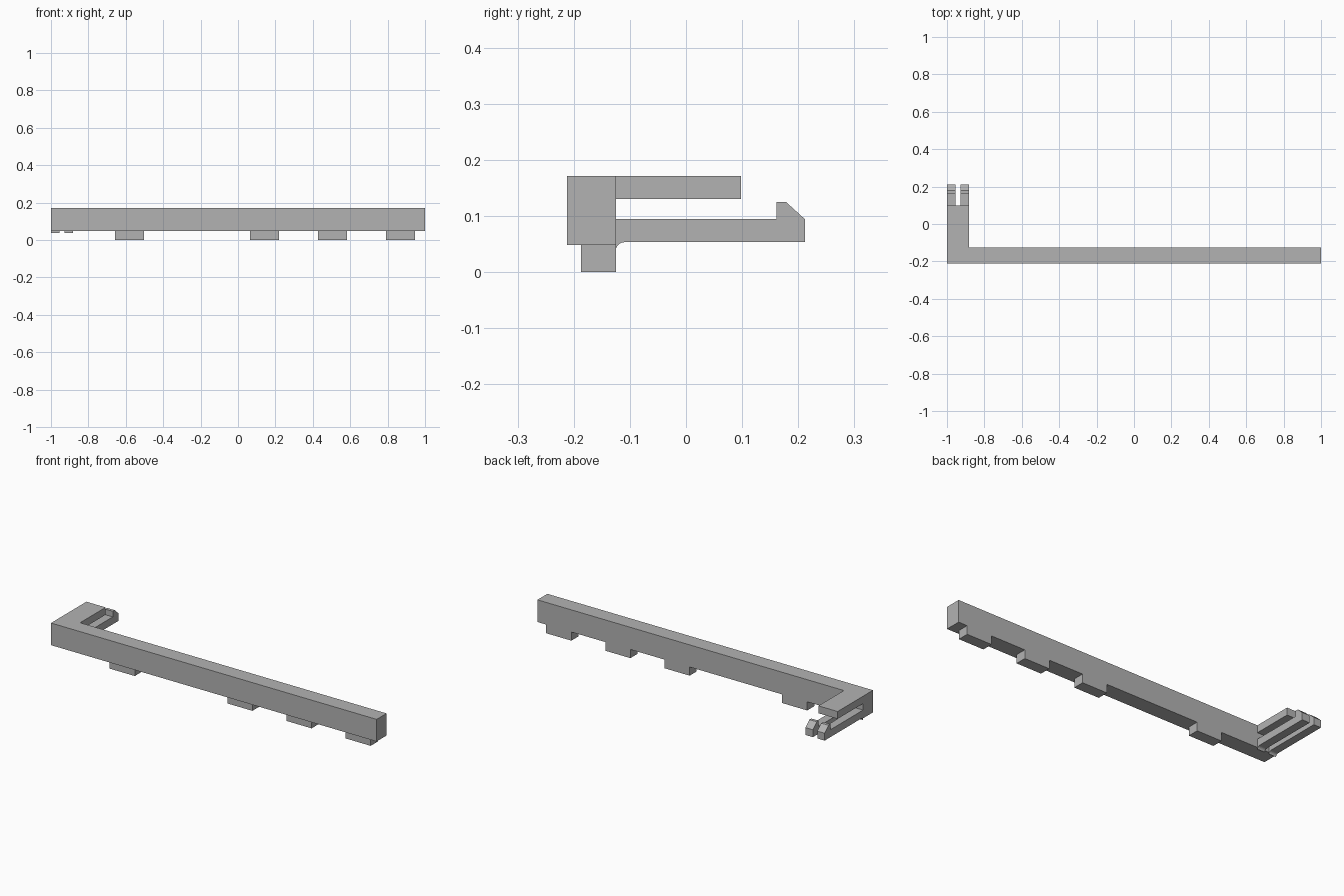
import bpy
import bmesh
from math import sin, cos, pi

cube = bpy.data.objects.get("Cube")
if cube:
    bpy.data.objects.remove(cube, do_unlink=True)

GREY = (0.45, 0.45, 0.45, 1)
mat = bpy.data.materials.new("plain grey")
mat.use_nodes = True
mat.diffuse_color = GREY
mat.node_tree.nodes["Principled BSDF"].inputs["Base Color"].default_value = GREY


def extrude_x(name, profile, x0, x1):
    """Extrude a (y, z) profile from x0 to x1."""
    bm = bmesh.new()
    face = bm.faces.new([bm.verts.new((x0, y, z)) for y, z in profile])
    new = bmesh.ops.extrude_face_region(bm, geom=[face])["geom"]
    verts = [v for v in new if isinstance(v, bmesh.types.BMVert)]
    bmesh.ops.translate(bm, verts=verts, vec=(x1 - x0, 0, 0))
    bmesh.ops.recalc_face_normals(bm, faces=bm.faces)
    mesh = bpy.data.meshes.new(name)
    bm.to_mesh(mesh)
    bm.free()
    mesh.materials.append(mat)
    obj = bpy.data.objects.new(name, mesh)
    bpy.context.collection.objects.link(obj)
    return obj


def rect(y0, y1, z0, z1):
    return [(y0, z0), (y1, z0), (y1, z1), (y0, z1)]


FRONT, BACK, TIP = -0.212, -0.125, 0.212
BOTTOM, TOP = 0.048, 0.171
ARM_IN = -0.882

# Long beam and the upper arm at its right end
extrude_x("beam", rect(FRONT, BACK, BOTTOM, TOP), -1, 1)
extrude_x("upper_arm", rect(BACK, 0.098, 0.13, TOP), -1, ARM_IN)

# Locating tabs under the beam, flush with its back
for i, x in enumerate((-0.58, 0.142, 0.506, 0.869)):
    extrude_x(f"tab_{i + 1}", rect(-0.187, BACK, 0, BOTTOM), x - 0.077, x + 0.077)

# Two hooked clip prongs with a rounded fillet at the root
R, ARM_Z = 0.015, 0.053
fillet = [(BACK + R - R * cos(a), ARM_Z - R + R * sin(a))
          for a in (i * pi / 12 for i in range(7))]
clip = fillet + [(TIP, ARM_Z), (TIP, 0.094), (0.178, 0.125), (0.161, 0.125),
                 (0.161, 0.094), (BACK, 0.094)]
extrude_x("outer_prong", clip, -1, -0.955)
extrude_x("inner_prong", clip, -0.928, ARM_IN)
